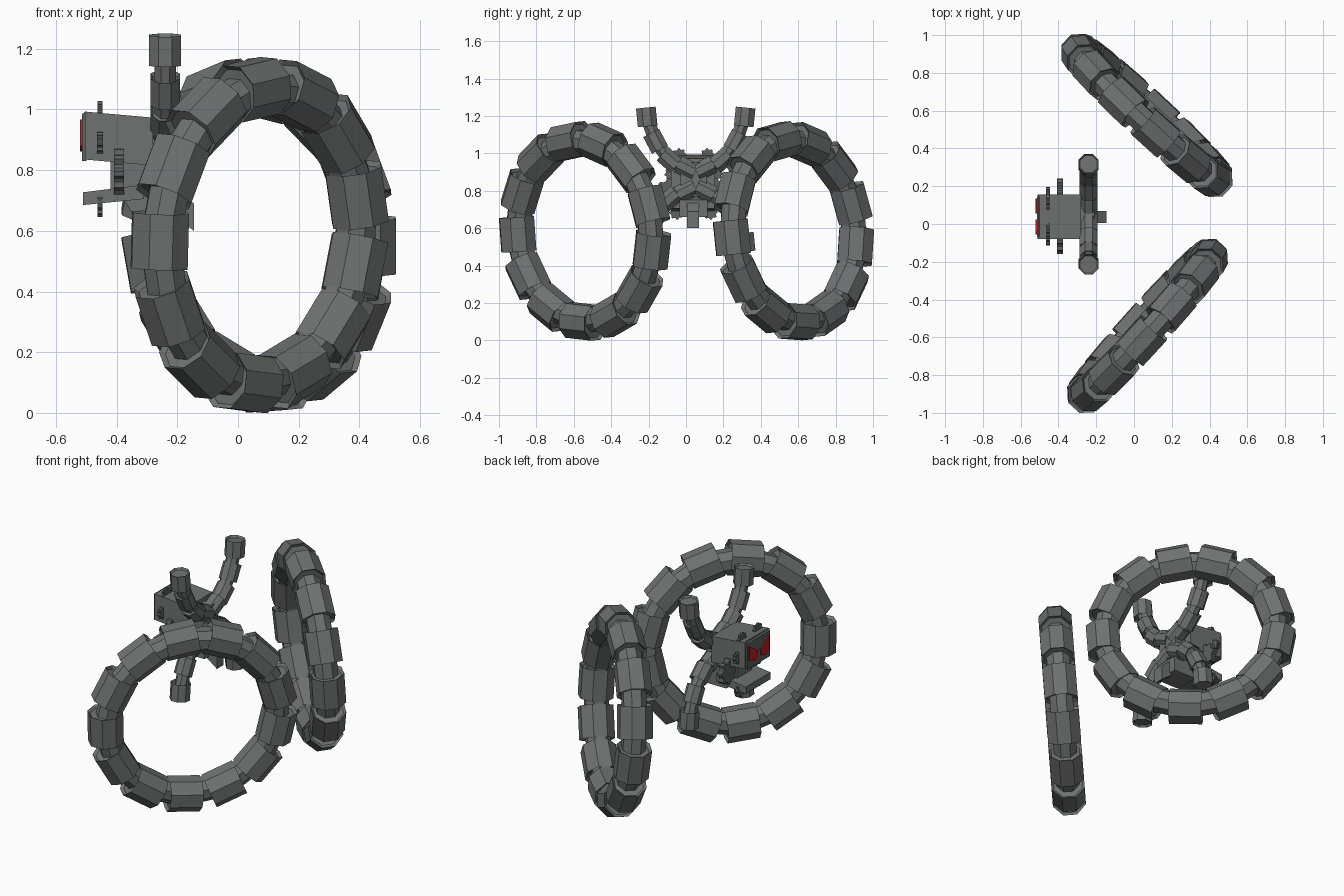
import bpy, bmesh, math
from mathutils import Vector

if "Cube" in bpy.data.objects:
    bpy.data.objects.remove(bpy.data.objects["Cube"])


def material(name, rgb):
    m = bpy.data.materials.new(name)
    m.use_nodes = True
    m.diffuse_color = (*rgb, 1)
    m.node_tree.nodes["Principled BSDF"].inputs["Base Color"].default_value = (*rgb, 1)
    return m


GREY = material("stone grey", (0.16, 0.165, 0.165))
DARK = material("dark grey", (0.115, 0.12, 0.12))
RED = material("eye red", (0.5, 0.015, 0.02))
MID = 0.04  # body's centre line in y
ARM_X = -0.24


def finish(bm, name, mat):
    bmesh.ops.recalc_face_normals(bm, faces=bm.faces)
    me = bpy.data.meshes.new(name)
    bm.to_mesh(me)
    bm.free()
    me.materials.append(mat)
    ob = bpy.data.objects.new(name, me)
    bpy.context.collection.objects.link(ob)
    return ob


def prism(bm, a, b, r, side, cup=0.0):
    """Octagonal prism from a to b with flats facing side; cup hollows both ends."""
    axis = (b - a).normalized()
    p = (side - axis * side.dot(axis)).normalized()
    q = axis.cross(p)
    rings = []
    for end in (a, b):
        ring = []
        for i in range(8):
            t = math.tau * (i + 0.5) / 8
            ring.append(bm.verts.new(end + r * (p * math.cos(t) + q * math.sin(t))))
        rings.append(ring)
    lo, hi = rings
    for i in range(8):
        j = (i + 1) % 8
        bm.faces.new((lo[i], lo[j], hi[j], hi[i]))
    caps = [bm.faces.new(lo[::-1]), bm.faces.new(hi)]
    if cup:
        for f in caps:
            f.normal_update()
        bmesh.ops.inset_individual(bm, faces=caps, thickness=r * 0.15)
        for f in caps:
            n = f.normal.copy()
            bmesh.ops.translate(bm, verts=f.verts, vec=-n * cup)


def slab(name, pts, lo, hi, axis, mat):
    """Extrude a profile along x (pts are y, z) or along y (pts are x, z)."""
    bm = bmesh.new()
    place = (lambda p, d: (d, *p)) if axis == "x" else (lambda p, d: (p[0], d, p[1]))
    a = [bm.verts.new(place(p, lo)) for p in pts]
    b = [bm.verts.new(place(p, hi)) for p in pts]
    bm.faces.new(a)
    bm.faces.new(b[::-1])
    for i in range(len(a)):
        j = (i + 1) % len(a)
        bm.faces.new((a[i], b[i], b[j], a[j]))
    return finish(bm, name, mat)


# Large segmented wheels, each leaning slightly
def wheel(name, centre, u, lean, phase, count=13, R=0.487, r=0.1, half=0.092):
    u = Vector(u).normalized()
    v = (Vector((0, 0, 1)) + Vector(lean)).normalized()
    n = u.cross(v)
    bm, core = bmesh.new(), bmesh.new()
    spots = []
    for i in range(count):
        t = math.radians(phase) + math.tau * i / count
        out = u * math.cos(t) + v * math.sin(t)
        tan = v * math.cos(t) - u * math.sin(t)
        c = Vector(centre) + out * R
        spots.append(c)
        prism(bm, c - tan * half, c + tan * half, r, n, 0.015)
    for i, c in enumerate(spots):
        prism(core, c, spots[(i + 1) % count], 0.07, n)
    finish(bm, name + "_segments", GREY)
    finish(core, name + "_core", GREY)


wheel("front_wheel", (0.07, -0.54, 0.585), (0.67, 0.74, 0), (0.05, -0.045, 0), 182)
wheel("back_wheel", (0.07, 0.575, 0.585), (0.73, -0.68, 0), (-0.05, -0.055, 0), -4)

# Four curved segmented arms, mirrored sideways and up/down
PATH = [(0.05, 0.06), (0.14, 0.105), (0.215, 0.205), (0.262, 0.335)]
for side, sname in ((-1, "front"), (1, "back")):
    for up, uname in ((1, "upper"), (-1, "lower")):
        pts = [Vector((ARM_X, MID + 0.012 + side * y, 0.86 + up * z)) for y, z in PATH]
        bm, core = bmesh.new(), bmesh.new()
        for i, c in enumerate(pts):
            tan = (pts[min(i + 1, 3)] - pts[max(i - 1, 0)]).normalized()
            if i == 3:
                tan = Vector((0, side * 0.1, up)).normalized()
            prism(bm, c - tan * 0.05, c + tan * 0.05, 0.057 if i == 3 else 0.052,
                  Vector((1, 0, 0)), 0.012)
        for a, b in zip(pts, pts[1:]):
            prism(core, a, b, 0.038, Vector((1, 0, 0)))
        finish(bm, f"{uname}_{sname}_arm_segments", GREY)
        finish(core, f"{uname}_{sname}_arm_core", GREY)

# Head, neck, jaw, torso and tail
slab("head", [(-0.505, 0.835), (-0.505, 0.993), (-0.28, 0.973), (-0.28, 0.815)],
     MID - 0.12, MID + 0.115, "y", GREY)
slab("face_plate", [(-0.514, 0.83), (-0.514, 0.985), (-0.5, 0.995), (-0.5, 0.83)],
     MID - 0.11, MID + 0.105, "y", DARK)
slab("neck", [(-0.42, 0.71), (-0.42, 0.85), (-0.27, 0.85), (-0.27, 0.72)],
     MID - 0.07, MID + 0.07, "y", GREY)
slab("jaw", [(-0.51, 0.685), (-0.51, 0.727), (-0.31, 0.752), (-0.31, 0.705)],
     MID - 0.12, MID + 0.115, "y", GREY)
slab("torso", [(-0.31, 0.77), (-0.31, 0.95), (-0.21, 0.95), (-0.21, 0.77)],
     MID - 0.07, MID + 0.07, "y", GREY)
slab("hip_wedge", [(-0.38, 0.71), (-0.3, 0.78), (-0.2, 0.75), (-0.2, 0.66), (-0.35, 0.66)],
     MID - 0.075, MID + 0.075, "y", GREY)
slab("tail", [(-0.24, 0.67), (-0.22, 0.75), (-0.145, 0.69), (-0.145, 0.6)],
     MID - 0.035, MID + 0.03, "y", GREY)


# Toothed wheels on the head, neck and jaw
def gear(name, x, y, z, r, half, teeth=8):
    pts = []
    for i in range(teeth * 4):
        t = math.tau * i / (teeth * 4)
        rad = r if i % 4 < 2 else r * 0.8
        pts.append((y + rad * math.cos(t), z + rad * math.sin(t)))
    slab(name, pts, x - half, x + half, "x", DARK)


for s, n in ((-1, "front"), (1, "back")):
    gear(n + "_neck_gear", -0.392, MID + s * 0.125, 0.795, 0.075, 0.016)
    gear(n + "_side_gear", -0.455, MID + s * 0.12, 0.89, 0.035, 0.01)
    gear(n + "_top_gear", -0.455, MID + s * 0.075, 0.99, 0.038, 0.008)
    gear(n + "_jaw_gear", -0.455, MID + s * 0.09, 0.685, 0.04, 0.008)
    # Slanted eyes
    eye = [(0.015, 0.915), (0.095, 0.967), (0.095, 0.88), (0.05, 0.862), (0.02, 0.87)]
    slab(n + "_eye", [(MID + s * y, z) for y, z in eye], -0.521, -0.513, "x", RED)
